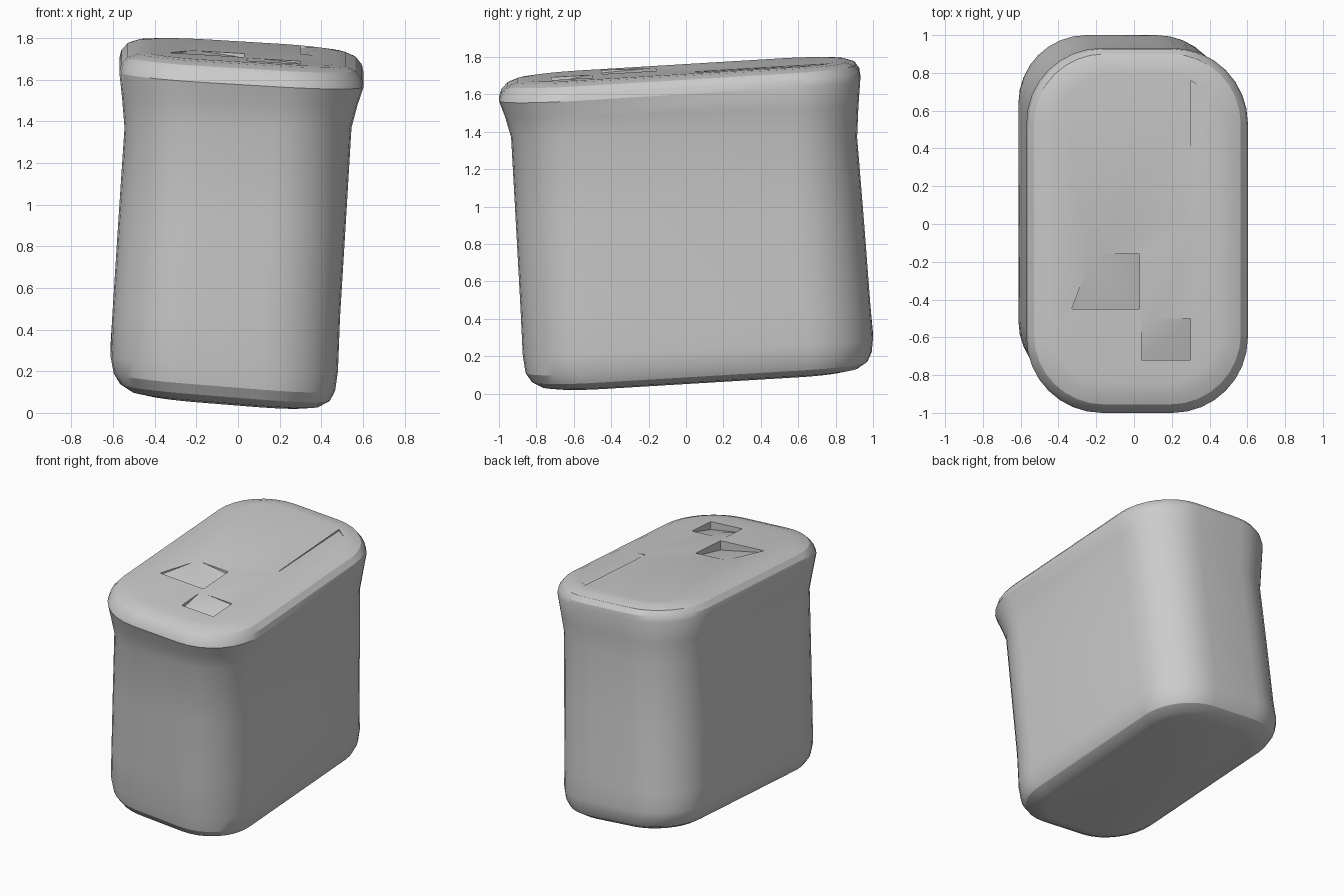
import bpy, bmesh, math

if "Cube" in bpy.data.objects:
    bpy.data.objects.remove(bpy.data.objects["Cube"])

TOP = (1.737, -0.06, 0.06)      # height, slope in x, slope in y of the lid
BOTTOM = (0.077, -0.08, 0.06)   # same for the underside


def rounded_ring(x0, x1, y0, y1, r, steps=8):
    """Rounded rectangle outline with slightly squarish corners."""
    r = min(r, (x1 - x0) / 2 - 0.01, (y1 - y0) / 2 - 0.01)
    corners = [(x1 - r, y1 - r, 0), (x0 + r, y1 - r, 90),
               (x0 + r, y0 + r, 180), (x1 - r, y0 + r, 270)]
    pts = []
    for cx, cy, start in corners:
        for i in range(steps + 1):
            a = math.radians(start + 90 * i / steps)
            pts.append((cx + r * math.cos(a), cy + r * math.sin(a)))
    return pts


def build(name, bm):
    bmesh.ops.recalc_face_normals(bm, faces=bm.faces)
    mesh = bpy.data.meshes.new(name)
    bm.to_mesh(mesh)
    bm.free()
    ob = bpy.data.objects.new(name, mesh)
    bpy.context.collection.objects.link(ob)
    return ob


def lid_wedge(name, corners):
    """Cutter sunk into the sloping lid; corners are (x, y, depth)."""
    bm = bmesh.new()
    low, high = [], []
    for x, y, d in corners:
        z = TOP[0] + TOP[1] * x + TOP[2] * y
        low.append(bm.verts.new((x, y, z - d)))
        high.append(bm.verts.new((x, y, z + 0.15)))
    bm.faces.new(low)
    bm.faces.new(high)
    n = len(corners)
    for i in range(n):
        j = (i + 1) % n
        bm.faces.new((low[i], low[j], high[j], high[i]))
    bmesh.ops.triangulate(bm, faces=bm.faces)
    ob = build(name, bm)
    ob.hide_render = True
    return ob


# Body: stacked outlines (x0, x1, y0, y1, corner radius, plane, height offset, tilt)
B, T = BOTTOM, TOP
rings = [
    (-0.43, 0.32, -0.70, 0.85, 0.25, B, 0.0, 1),
    (-0.51, 0.39, -0.77, 0.92, 0.30, B, 0.012, 1),
    (-0.565, 0.44, -0.825, 0.97, 0.33, B, 0.045, 1),
    (-0.597, 0.466, -0.858, 0.993, 0.35, B, 0.095, 1),
    (-0.612, 0.48, -0.873, 1.0, 0.36, B, 0.18, 0.8),
    (-0.604, 0.49, -0.885, 0.987, 0.37, B, 0.383, 0),
    (-0.575, 0.518, -0.91, 0.952, 0.37, T, -0.82, 0),
    (-0.545, 0.545, -0.935, 0.915, 0.37, T, -0.367, 0),
    (-0.557, 0.575, -0.968, 0.922, 0.38, T, -0.22, 0.5),
    (-0.57, 0.603, -1.0, 0.932, 0.40, T, -0.10, 1),
    (-0.56, 0.595, -0.988, 0.926, 0.40, T, -0.06, 1),
    (-0.53, 0.565, -0.955, 0.90, 0.37, T, -0.025, 1),
    (-0.48, 0.515, -0.90, 0.85, 0.33, T, -0.006, 1),
    (-0.42, 0.46, -0.84, 0.79, 0.28, T, 0.0, 1),
]
bm = bmesh.new()
loops = []
for x0, x1, y0, y1, r, (h, sx, sy), dz, tilt in rings:
    loops.append([bm.verts.new((x, y, h + dz + tilt * (sx * x + sy * y)))
                  for x, y in rounded_ring(x0, x1, y0, y1, r)])
for a, b in zip(loops, loops[1:]):
    for i in range(len(a)):
        j = (i + 1) % len(a)
        bm.faces.new((a[i], a[j], b[j], b[i]))
bm.faces.new(loops[0])
bm.faces.new(loops[-1])
body = build("container_body", bm)

# Lid dents: two ramped pockets and a shallow step along the right side
cutters = [
    lid_wedge("left_pocket_cutter", [(-0.33, -0.45, 0.015), (0.03, -0.45, 0.07),
                                     (0.03, -0.16, 0.02), (-0.22, -0.16, -0.003)]),
    lid_wedge("right_pocket_cutter", [(0.04, -0.72, 0.03), (0.30, -0.72, 0.06),
                                      (0.30, -0.50, 0.01), (0.04, -0.50, -0.003)]),
    lid_wedge("side_step_cutter", [(0.302, 0.05, 0.004), (0.41, 0.05, -0.003),
                                   (0.41, 0.68, -0.003), (0.302, 0.76, 0.012)]),
]
bpy.context.view_layer.objects.active = body
body.select_set(True)
for c in cutters:
    mod = body.modifiers.new(c.name, 'BOOLEAN')
    mod.operation = 'DIFFERENCE'
    mod.solver = 'EXACT'
    mod.object = c
    bpy.ops.object.modifier_apply(modifier=mod.name)
for c in cutters:
    bpy.data.objects.remove(c, do_unlink=True)

bpy.ops.object.select_all(action='DESELECT')
body.select_set(True)
bpy.ops.object.shade_smooth_by_angle(angle=math.radians(25))
